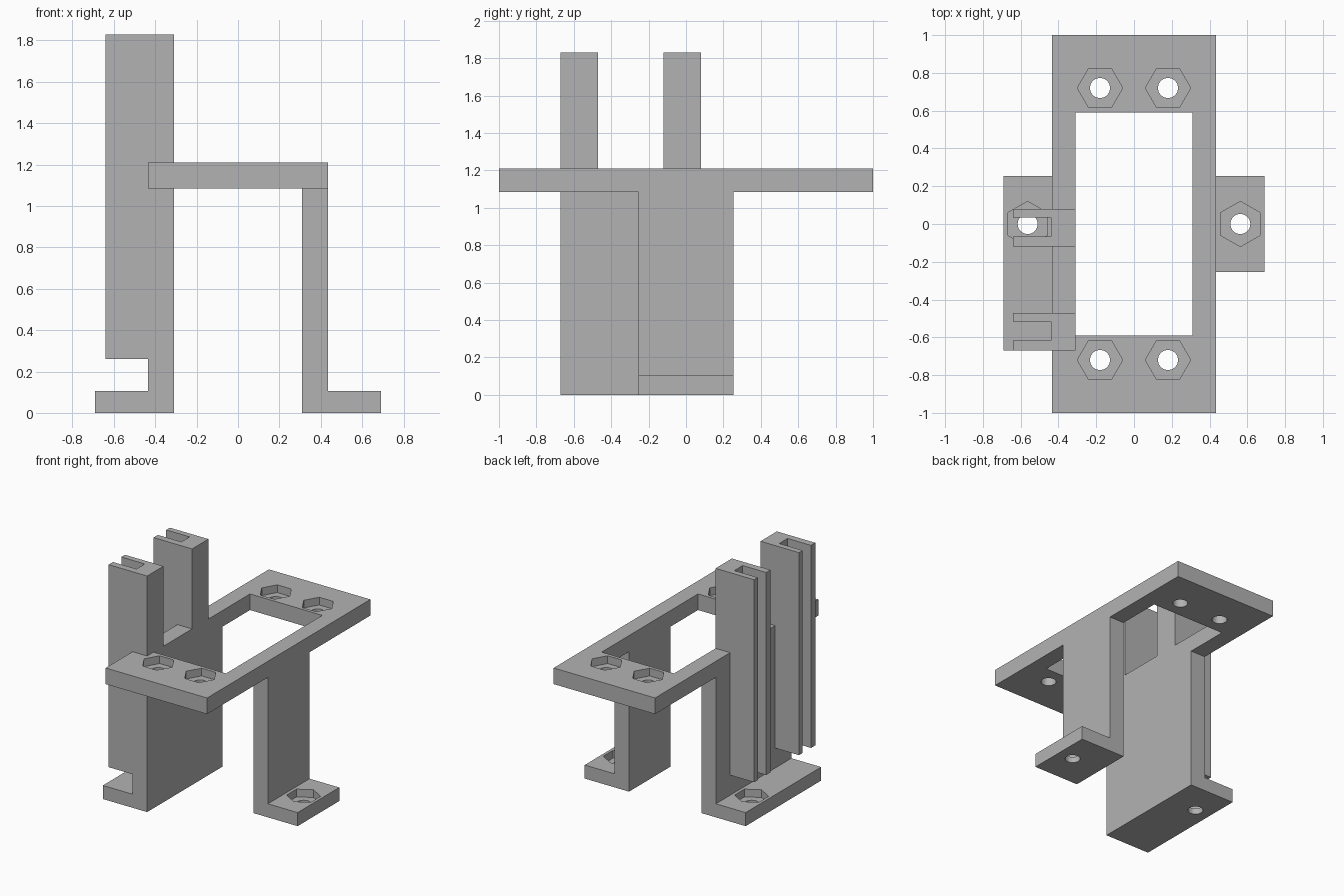
import bpy, bmesh
from math import pi
from mathutils import Matrix, Vector

cube = bpy.data.objects.get("Cube")
if cube:
    bpy.data.objects.remove(cube, do_unlink=True)

grey = bpy.data.materials.new("plain grey")
grey.use_nodes = True
COLOUR = (0.45, 0.45, 0.45, 1)
grey.diffuse_color = COLOUR
grey.node_tree.nodes["Principled BSDF"].inputs["Base Color"].default_value = COLOUR


def finish(bm, name):
    bmesh.ops.recalc_face_normals(bm, faces=bm.faces)
    mesh = bpy.data.meshes.new(name)
    bm.to_mesh(mesh)
    bm.free()
    mesh.materials.append(grey)
    obj = bpy.data.objects.new(name, mesh)
    bpy.context.scene.collection.objects.link(obj)
    return obj


def box(name, low, high):
    bm = bmesh.new()
    low, high = Vector(low), Vector(high)
    size = Matrix.Diagonal((high - low).to_4d())
    bmesh.ops.create_cube(bm, size=1, matrix=Matrix.Translation((low + high) / 2) @ size)
    return finish(bm, name)


def extrude_y(name, profile, y0, y1):
    """Extrude an x-z profile along y."""
    bm = bmesh.new()
    face = bm.faces.new([bm.verts.new((x, y0, z)) for x, z in profile])
    grown = bmesh.ops.extrude_face_region(bm, geom=[face])["geom"]
    verts = [v for v in grown if isinstance(v, bmesh.types.BMVert)]
    bmesh.ops.translate(bm, verts=verts, vec=(0, y1 - y0, 0))
    return finish(bm, name)


def prism(name, sides, radius, x, y, z0, z1, turn=0):
    bm = bmesh.new()
    place = Matrix.Translation((x, y, (z0 + z1) / 2)) @ Matrix.Rotation(turn, 4, 'Z')
    bmesh.ops.create_cone(bm, cap_ends=True, segments=sides, radius1=radius,
                          radius2=radius, depth=z1 - z0, matrix=place)
    return finish(bm, name)


def cut(target, cutter):
    """Subtract the cutter for good and delete it."""
    cutter.hide_render = True
    mod = target.modifiers.new("cut", 'BOOLEAN')
    mod.operation, mod.solver, mod.object = 'DIFFERENCE', 'EXACT', cutter
    bpy.context.view_layer.objects.active = target
    bpy.ops.object.modifier_apply(modifier=mod.name)
    bpy.data.objects.remove(cutter, do_unlink=True)


def nut_hole(target, x, y, bottom, top, turn=0):
    """Bolt hole with a hexagonal nut pocket in the upper face."""
    cut(target, prism("hole_cutter", 32, 0.053, x, y, bottom - 0.1, top + 0.1))
    cut(target, prism("pocket_cutter", 6, 0.12, x, y, top - 0.06, top + 0.05, turn))


INNER, OUTER, TOE = 0.31, 0.435, 0.69
FOOT, UNDER, TOP = 0.105, 1.085, 1.21

# Top plate: rectangular frame with four nut holes
plate = box("top_plate", (-OUTER, -1, UNDER), (OUTER, 1, TOP))
cut(plate, box("window_cutter", (-INNER, -0.59, 1), (INNER, 0.59, 1.4)))
for sx in (-1, 1):
    for sy in (-1, 1):
        nut_hole(plate, sx * 0.18, sy * 0.72, UNDER, TOP, pi / 2)

# Legs with outward feet; the right one is longer to carry the channels
for name, side, front in (("left_leg", 1, -0.255), ("right_leg", -1, -0.67)):
    outline = [(INNER, 0), (TOE, 0), (TOE, FOOT), (OUTER, FOOT), (OUTER, UNDER), (INNER, UNDER)]
    leg = extrude_y(name, [(side * x, z) for x, z in outline], front, 0.255)
    nut_hole(leg, side * 0.563, 0, 0, FOOT)

# Upright channels, slotted on their outer side
LOW, HIGH, FACE = 0.26, 1.83, -0.64
for name, y in (("front_channel", -0.67), ("rear_channel", -0.12)):
    outline = [(FACE, LOW), (-OUTER, LOW), (-OUTER, TOP), (-INNER, TOP), (-INNER, HIGH), (FACE, HIGH)]
    channel = extrude_y(name, outline, y, y + 0.2)
    cut(channel, box("slot_cutter", (FACE - 0.1, y + 0.053, LOW - 0.1),
                     (-OUTER - 0.004, y + 0.155, HIGH + 0.1)))
